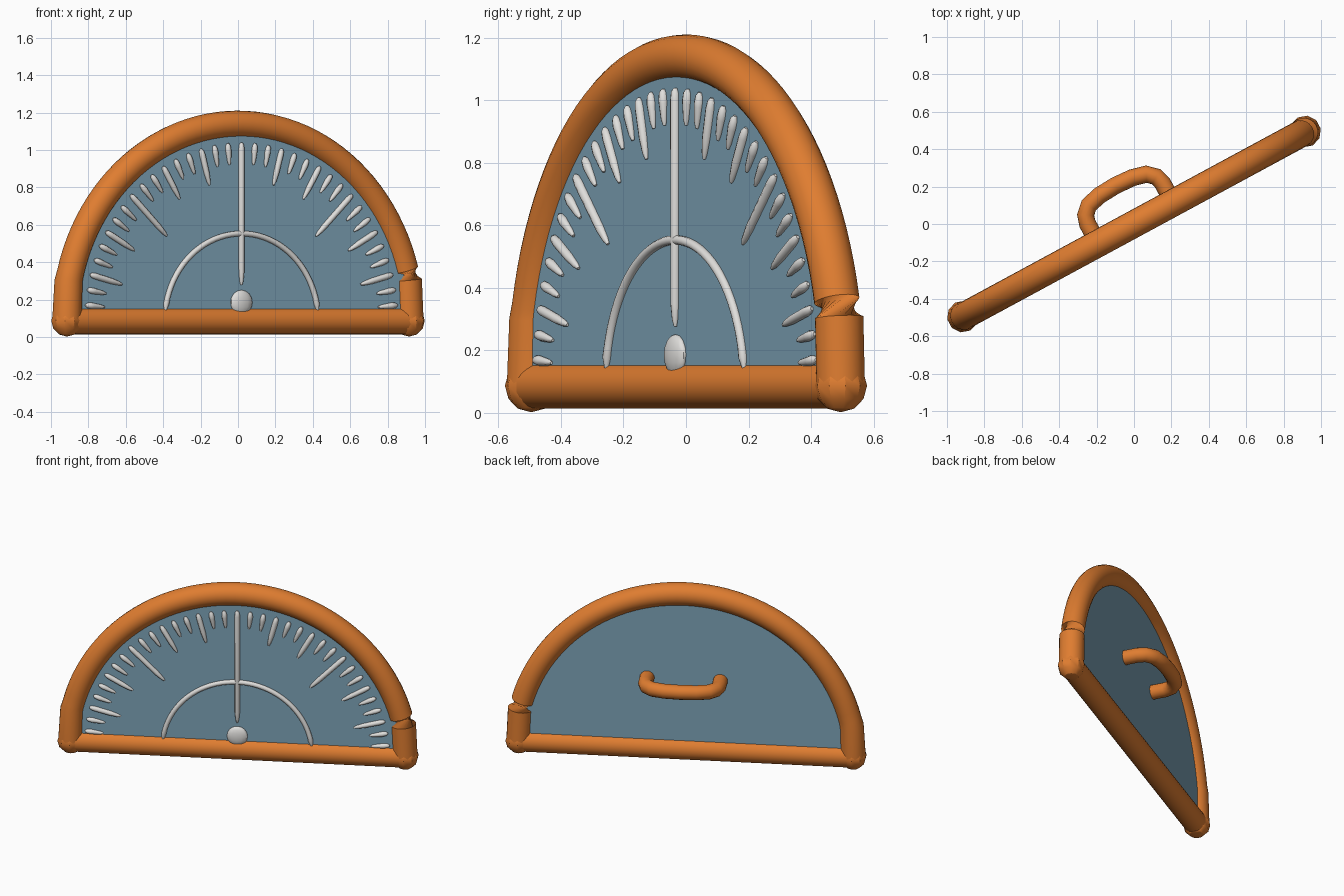
import bpy, bmesh
from math import sin, cos, pi, radians
from mathutils import Vector, Matrix

cube = bpy.data.objects.get("Cube")
if cube:
    bpy.data.objects.remove(cube)

TURN = radians(28.4)      # whole model is turned about the vertical
BASE = 0.087              # height of the base bar's axis
RIM = 1.05                # radius of the rim's axis
FACE = -0.035             # front surface of the panel
X, Y, Z = Vector((1, 0, 0)), Vector((0, 1, 0)), Vector((0, 0, 1))


def material(name, rgb):
    m = bpy.data.materials.new(name)
    m.use_nodes = True
    m.diffuse_color = (*rgb, 1)
    m.node_tree.nodes["Principled BSDF"].inputs["Base Color"].default_value = (*rgb, 1)
    return m


orange = material("orange", (0.74, 0.205, 0.03))
blue = material("slate_blue", (0.21, 0.37, 0.48))
white = material("off_white", (0.75, 0.74, 0.72))


def finish(name, bm, mat, smooth=50):
    bmesh.ops.recalc_face_normals(bm, faces=bm.faces)
    me = bpy.data.meshes.new(name)
    bm.to_mesh(me)
    bm.free()
    me.materials.append(mat)
    ob = bpy.data.objects.new(name, me)
    bpy.context.collection.objects.link(ob)
    ob.rotation_euler.z = TURN
    bpy.context.view_layer.objects.active = ob
    ob.select_set(True)
    bpy.ops.object.shade_smooth_by_angle(angle=radians(smooth))
    ob.select_set(False)
    return ob


def add_tube(bm, pts, radii, side, sides=16, twists=None):
    """Sweep a circle along a planar path whose plane normal is `side`."""
    rings = []
    for i, p in enumerate(pts):
        t = (pts[min(i + 1, len(pts) - 1)] - pts[max(i - 1, 0)]).normalized()
        other = t.cross(side)
        turn = twists[i] if twists else 0
        rings.append([bm.verts.new(p + radii[i] * (side * cos(a) + other * sin(a)))
                      for a in (2 * pi * k / sides + turn for k in range(sides))])
    for r, s in zip(rings, rings[1:]):
        for k in range(sides):
            j = (k + 1) % sides
            bm.faces.new((r[k], r[j], s[j], s[k]))
    bm.faces.new(rings[0])
    bm.faces.new(rings[-1])


def polar(radius, angle, y=0):
    return Vector((radius * cos(angle), y, BASE + radius * sin(angle)))


def arc(radius, start, end, steps, y=0):
    return [polar(radius, radians(start + (end - start) * i / steps), y)
            for i in range(steps + 1)]


# Curved rim, with short straight feet and a pinched twist at its left foot
foot = [Vector((1.04, 0, BASE)), Vector((1.03, 0, 0.305))]
path = foot + arc(RIM, 15, 166, 48) + [Vector((-1.03, 0, 0.30)), Vector((-1.04, 0, BASE))]
radii = [0.078, 0.078] + [0.073] * (len(path) - 4) + [0.076, 0.079]
twists = [0, 0] + [radians(110)] * (len(path) - 2)
bm = bmesh.new()
add_tube(bm, path, radii, Y, 20, twists)
finish("curved_rim", bm, orange)

# Straight base bar
bm = bmesh.new()
add_tube(bm, [Vector((-1.04, 0, BASE)), Vector((1.04, 0, BASE))], [0.073] * 2, Y, 24)
finish("base_bar", bm, orange)

# Faceted corner joints
for s, label in ((1, "left"), (-1, "right")):
    bm = bmesh.new()
    bmesh.ops.create_uvsphere(bm, u_segments=10, v_segments=6, radius=0.085,
                              matrix=Matrix.Translation((s * 1.04, 0, BASE)))
    finish(label + "_corner", bm, orange, 30)

# Half-disc panel
bm = bmesh.new()
disc = bm.faces.new([bm.verts.new(p) for p in arc(RIM, 0, 180, 48, FACE)])
out = bmesh.ops.extrude_face_region(bm, geom=[disc])
bmesh.ops.translate(bm, verts=[v for v in out["geom"] if isinstance(v, bmesh.types.BMVert)],
                    vec=(0, -2 * FACE, 0))
finish("panel", bm, blue, 30)

# Degree marks: short, longer every 15, longest at 45, full needle at 90
bm = bmesh.new()
for deg in range(5, 180, 5):
    inner = 0.835
    if deg % 15 == 0:
        inner = 0.75
    if deg % 45 == 0:
        inner = 0.64
    if deg == 90:
        inner = 0.19
    stops = (inner, inner + 0.02, inner + 0.07, 0.915, 0.94, 0.952)
    add_tube(bm, [polar(r, radians(deg), FACE - 0.004) for r in stops],
             [0.005, 0.011, 0.016, 0.017, 0.014, 0.006], Y, 8)
finish("degree_marks", bm, white)

# Inner half-circle line, narrowed at both ends
path = arc(0.466, 7, 173, 40, FACE - 0.004)
bm = bmesh.new()
add_tube(bm, path, [0.007, 0.016] + [0.015] * (len(path) - 4) + [0.016, 0.007], Y, 10)
finish("inner_arc", bm, white)

# Flattened centre button
bm = bmesh.new()
bmesh.ops.create_uvsphere(bm, u_segments=14, v_segments=8, radius=1,
                          matrix=Matrix.Translation((0, FACE - 0.003, 0.185))
                          @ Matrix.Diagonal((0.066, 0.024, 0.066, 1)))
finish("centre_button", bm, white)

# Carrying handle on the back
half = [(0.228, 0.02), (0.228, 0.12), (0.215, 0.165), (0.175, 0.203), (0.1, 0.222)]
outline = half + [(0, 0.228)] + [(-x, y) for x, y in reversed(half)]
path = [Vector((x + 0.01, y, 0.57)) for x, y in outline]
bm = bmesh.new()
add_tube(bm, path, [0.046] * len(path), Z, 16)
finish("back_handle", bm, orange)
